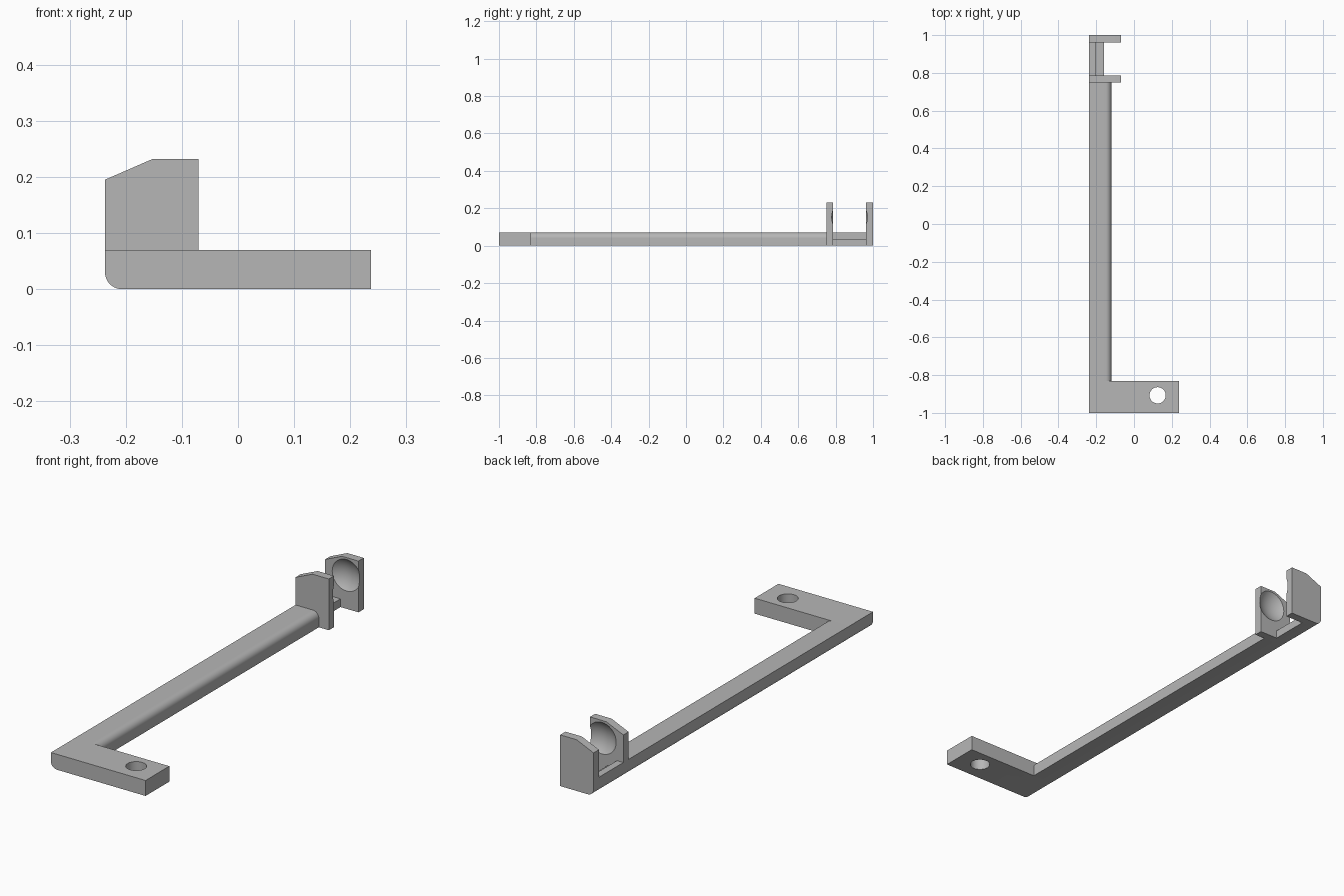
import bpy
import bmesh
from math import cos, sin, pi, radians
from mathutils import Vector

cube = bpy.data.objects.get("Cube")
if cube:
    bpy.data.objects.remove(cube, do_unlink=True)

GREY = (0.47, 0.47, 0.47, 1)
grey = bpy.data.materials.new("plain grey")
grey.use_nodes = True
grey.diffuse_color = GREY
grey.node_tree.nodes["Principled BSDF"].inputs["Base Color"].default_value = GREY

LEFT, THICK, FILLET = -0.237, 0.07, 0.03


def arc(cx, cz, r, start, steps=10):
    """Quarter-circle of profile points, counter-clockwise from start."""
    return [(cx + r * cos(start + pi / 2 * i / steps),
             cz + r * sin(start + pi / 2 * i / steps)) for i in range(steps + 1)]


def extrude(name, profile, y0, y1):
    """Solid made by sweeping an x-z profile along y."""
    bm = bmesh.new()
    face = bm.faces.new([bm.verts.new((x, y0, z)) for x, z in profile])
    swept = bmesh.ops.extrude_face_region(bm, geom=[face])["geom"]
    verts = [v for v in swept if isinstance(v, bmesh.types.BMVert)]
    bmesh.ops.translate(bm, verts=verts, vec=Vector((0, y1 - y0, 0)))
    bmesh.ops.recalc_face_normals(bm, faces=bm.faces)
    mesh = bpy.data.meshes.new(name)
    bm.to_mesh(mesh)
    bm.free()
    mesh.materials.append(grey)
    obj = bpy.data.objects.new(name, mesh)
    bpy.context.collection.objects.link(obj)
    return obj


def activate(obj):
    bpy.ops.object.select_all(action="DESELECT")
    obj.select_set(True)
    bpy.context.view_layer.objects.active = obj


def carve(obj, cutter):
    mod = obj.modifiers.new("carve", "BOOLEAN")
    mod.operation = "DIFFERENCE"
    mod.solver = "EXACT"
    mod.object = cutter
    activate(obj)
    bpy.ops.object.modifier_apply(modifier=mod.name)


# Rounded lower edge shared by every section
lower_edge = arc(LEFT + FILLET, FILLET, FILLET, pi)

# Mounting foot with a screw hole
foot = extrude("mounting_foot",
               lower_edge + [(0.237, 0), (0.237, THICK), (LEFT, THICK)], -1, -0.83)
bpy.ops.mesh.primitive_cylinder_add(vertices=48, radius=0.043, depth=0.4,
                                    location=(0.125, -0.907, 0.03))
drill = bpy.context.object
drill.data.materials.append(grey)
carve(foot, drill)

# Long arm, rounded on its upper inner edge
arm = extrude("long_arm",
              lower_edge + [(-0.12, 0)] + arc(-0.12 - FILLET, THICK - FILLET, FILLET, 0)
              + [(LEFT, THICK)], -0.83, 0.75)

# Stepped link between the two holder plates
link = extrude("holder_link",
               lower_edge + [(-0.16, 0), (-0.16, 0.037), (-0.205, 0.037),
                             (-0.205, THICK), (LEFT, THICK)], 0.787, 0.962)

# Holder plates, hollowed by one ball between them
plate = lower_edge + [(-0.07, 0), (-0.07, 0.232), (-0.152, 0.232), (LEFT, 0.195)]
bpy.ops.mesh.primitive_uv_sphere_add(segments=64, ring_count=32, radius=0.113,
                                     location=(-0.13, 0.8745, 0.152))
ball = bpy.context.object
ball.data.materials.append(grey)
plates = [extrude("front_holder_plate", plate, 0.75, 0.787),
          extrude("back_holder_plate", plate, 0.962, 1.0)]
for p in plates:
    carve(p, ball)

for cutter in (drill, ball):
    bpy.data.objects.remove(cutter, do_unlink=True)

for obj in [foot, arm, link] + plates:
    activate(obj)
    bpy.ops.object.shade_smooth_by_angle(angle=radians(30))
